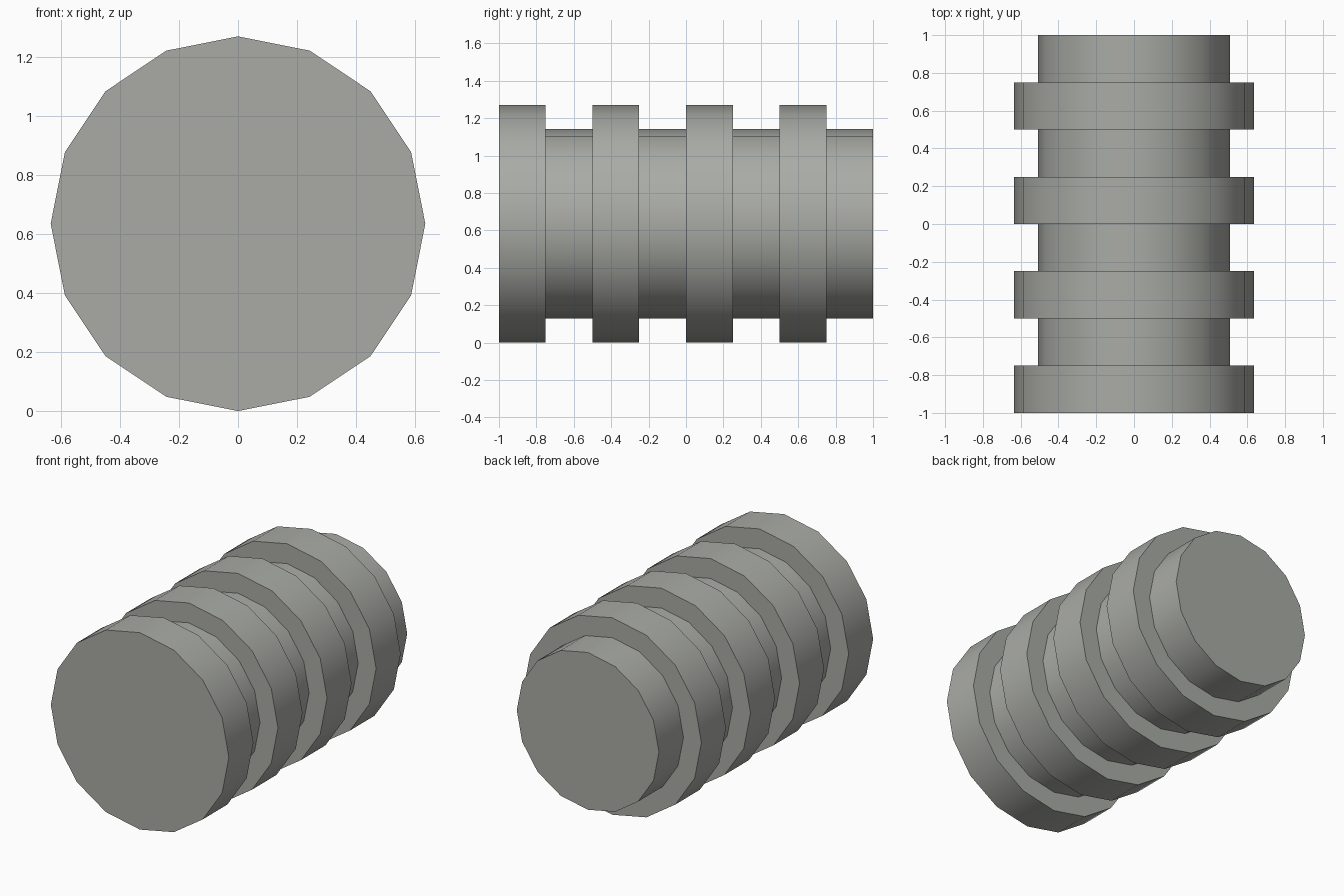
import bpy, bmesh, math

if "Cube" in bpy.data.objects:
    bpy.data.objects.remove(bpy.data.objects["Cube"])

SIDES = 16
R_BIG, R_SMALL = 0.635, 0.507
SEGMENTS = 8
STEP = 2.0 / SEGMENTS

grey = bpy.data.materials.new("warm grey")
grey.diffuse_color = (0.40, 0.41, 0.38, 1.0)
grey.use_nodes = True
grey.node_tree.nodes["Principled BSDF"].inputs["Base Color"].default_value = grey.diffuse_color

bm = bmesh.new()


def ring(y, r):
    return [bm.verts.new((r * math.cos(2 * math.pi * i / SIDES), y,
                          R_BIG + r * math.sin(2 * math.pi * i / SIDES)))
            for i in range(SIDES)]


# alternating wide and narrow bands along y
rings = []
for k in range(SEGMENTS):
    r = R_BIG if k % 2 == 0 else R_SMALL
    rings += [ring(-1 + k * STEP, r), ring(-1 + (k + 1) * STEP, r)]

# band sides and step faces
for a, b in zip(rings, rings[1:]):
    for i in range(SIDES):
        j = (i + 1) % SIDES
        bm.faces.new((a[i], a[j], b[j], b[i]))

# end caps
bm.faces.new(rings[0])
bm.faces.new(rings[-1])
bmesh.ops.recalc_face_normals(bm, faces=bm.faces[:])

mesh = bpy.data.meshes.new("ribbed_cylinder")
bm.to_mesh(mesh)
bm.free()
mesh.materials.append(grey)
obj = bpy.data.objects.new("ribbed_cylinder", mesh)
bpy.context.collection.objects.link(obj)

# smooth round the sides, sharp at the steps
bpy.context.view_layer.objects.active = obj
obj.select_set(True)
bpy.ops.object.shade_smooth_by_angle(angle=math.radians(30))
